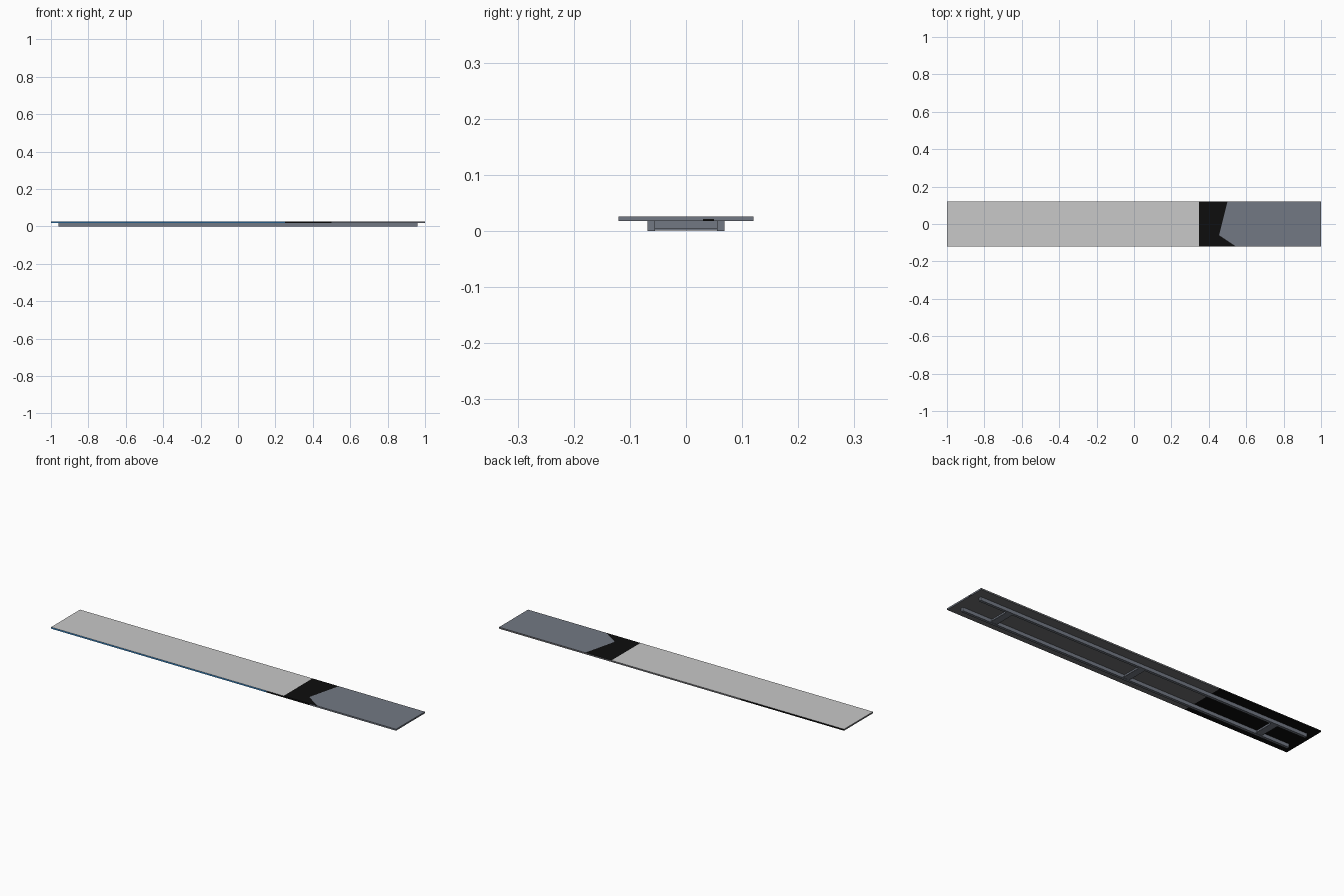
import bpy, bmesh
from mathutils import Vector

if "Cube" in bpy.data.objects:
    bpy.data.objects.remove(bpy.data.objects["Cube"])


def material(name, rgb):
    m = bpy.data.materials.new(name)
    m.diffuse_color = (*rgb, 1)
    m.use_nodes = True
    m.node_tree.nodes["Principled BSDF"].inputs["Base Color"].default_value = m.diffuse_color
    return m


LIGHT, BLACK, SLATE, BLUE, UNDER = range(5)
MATS = [material("light_grey", (0.58, 0.58, 0.58)),
        material("black", (0.004, 0.004, 0.004)),
        material("slate_grey", (0.17, 0.19, 0.23)),
        material("blue", (0.045, 0.27, 0.62)),
        material("dark_grey", (0.16, 0.165, 0.175))]


def add_box(bm, x, y, z):
    """Box between (min, max) pairs."""
    geom = bmesh.ops.create_cube(bm, size=1)
    for v in geom["verts"]:
        v.co = Vector([(r[0] + r[1]) / 2 + c * (r[1] - r[0])
                       for r, c in zip((x, y, z), v.co)])


def finish(bm, name, mats):
    me = bpy.data.meshes.new(name)
    bm.to_mesh(me)
    bm.free()
    ob = bpy.data.objects.new(name, me)
    for m in mats:
        me.materials.append(m)
    bpy.context.collection.objects.link(ob)
    return ob


# Board: thin slab, cut along the colour boundaries
W, Z0, Z1 = 0.12, 0.018, 0.026
bm = bmesh.new()
add_box(bm, (-1, 1), (-W, W), (Z0, Z1))


def cut(point, normal):
    bmesh.ops.bisect_plane(bm, geom=bm.verts[:] + bm.edges[:] + bm.faces[:],
                           plane_co=point, plane_no=normal)


for x in (-0.4, 0.25, 0.348, 0.5):
    cut((x, 0, 0), (1, 0, 0))
for y in (-0.06, 0.03, 0.05):
    cut((0, y, 0), (0, 1, 0))
cut((0, 0, 0.0215), (0, 0, 1))
# the two slanted sides of the black band
cut((0.455, -0.06, 0), (0.18, -0.045, 0))
cut((0.455, -0.06, 0), (0.06, 0.09, 0))


def band_edge(y):
    return 0.455 + (y + 0.06) * (0.25 if y > -0.06 else -1.5)


def board_colour(c, n):
    if n.z > 0.5:
        return LIGHT if c.x < 0.348 else BLACK if c.x < band_edge(c.y) else SLATE
    if n.y < -0.5:
        return BLUE if c.x < 0.25 else BLACK if c.x < 0.5 else SLATE
    if n.x > 0.5:
        return BLACK if 0.03 < c.y < 0.05 and c.z < 0.0215 else SLATE
    if n.x < -0.5:
        return UNDER
    return BLACK if c.x < -0.4 else UNDER


bm.normal_update()
for f in bm.faces:
    f.material_index = board_colour(f.calc_center_median(), f.normal)
finish(bm, "board", MATS)

# Two long rails under the board
for side, label in ((-1, "front_rail"), (1, "back_rail")):
    bm = bmesh.new()
    ys = sorted((side * 0.055, side * 0.069))
    add_box(bm, (-0.96, 0.96), ys, (0, Z0))
    finish(bm, label, [MATS[SLATE]])

# Three cross members: narrow web with a wider bottom flange
for x, label in ((-0.78, "left"), (0, "middle"), (0.78, "right")):
    bm = bmesh.new()
    add_box(bm, (x - 0.01, x + 0.01), (-0.055, 0.055), (0.005, Z0))
    add_box(bm, (x - 0.018, x + 0.018), (-0.055, 0.055), (0.001, 0.005))
    finish(bm, label + "_cross_member", [MATS[SLATE]])
